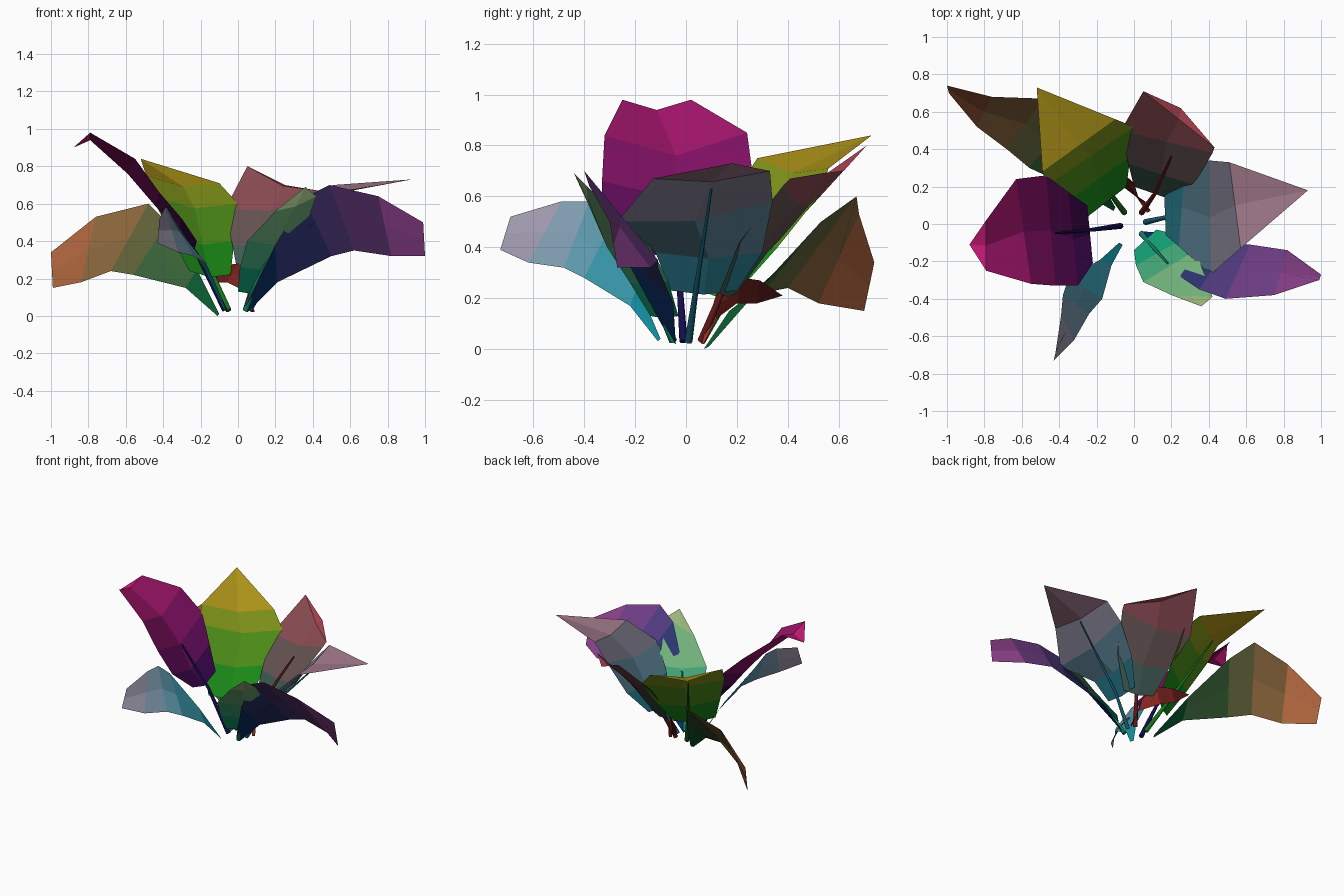
import bpy
from mathutils import Vector


def material(name, rgb):
    m = bpy.data.materials.new(name)
    m.diffuse_color = [c ** 2.2 for c in rgb] + [1]
    return m


def leaf(name, base_col, tip_col, left, right, tip=None, sag=0.0):
    """Loft a faceted blade between two edge rails, with a lowered midrib."""
    verts, faces, n = [], [], len(left)
    for i, (a, b) in enumerate(zip(left, right)):
        a, b = Vector(a), Vector(b)
        mid = (a + b) / 2 - Vector((0, 0, sag * (a - b).length))
        verts += [a, mid, b]
        if i:
            for k in (0, 1):
                faces.append((3 * i - 3 + k, 3 * i - 2 + k, 3 * i + 1 + k, 3 * i + k))
    if tip:
        t = len(verts)
        verts.append(Vector(tip))
        faces += [(t - 3, t - 2, t), (t - 2, t - 1, t)]
    me = bpy.data.meshes.new(name)
    me.from_pydata(verts, [], faces)
    ob = bpy.data.objects.new(name, me)
    bpy.context.collection.objects.link(ob)
    # base-to-tip colour change, one band per row
    rows = len(faces) // 2
    for r in range(rows):
        f = r / max(1, rows - 1)
        col = [p + (q - p) * f for p, q in zip(base_col, tip_col)]
        me.materials.append(material(name + "_band", col))
    for i, p in enumerate(me.polygons):
        p.material_index = i // 2
    return ob


def stem(name, rgb, points, r=0.016):
    """Thin tapered six-sided stalk running up under a blade."""
    cu = bpy.data.curves.new(name, 'CURVE')
    cu.dimensions = '3D'
    cu.bevel_depth = r
    cu.bevel_resolution = 1
    cu.use_fill_caps = True
    sp = cu.splines.new('POLY')
    sp.points.add(len(points) - 1)
    for i, p in enumerate(points):
        sp.points[i].co = (*p, 1)
        sp.points[i].radius = 1 - 0.7 * i / (len(points) - 1)
    ob = bpy.data.objects.new(name, cu)
    bpy.context.collection.objects.link(ob)
    cu.materials.append(material(name, rgb))


# Back left drooping leaf
leaf("back_left_leaf", (.08, .38, .22), (.68, .40, .25),
     [(-.10, .09, .01), (-.22, .30, .25), (-.38, .53, .50), (-.48, .67, .60),
      (-.76, .68, .53), (-1, .74, .34)],
     [(-.11, .07, 0), (-.28, .17, .15), (-.56, .30, .22), (-.68, .40, .24),
      (-.84, .52, .18), (-.99, .70, .15)])

# Tall back leaf
leaf("back_leaf", (.13, .55, .12), (.68, .58, .12),
     [(-.26, .03, .24), (-.36, .12, .43), (-.46, .21, .64), (-.49, .28, .75)],
     [(-.04, .20, .22), (-.02, .36, .40), (0, .52, .60), (-.10, .56, .71)],
     (-.52, .73, .84), .08)

# Back right leaf
leaf("back_right_leaf", (.25, .35, .32), (.68, .27, .33),
     [(0, .20, .22), (-.03, .32, .38), (-.07, .50, .57), (.05, .71, .80)],
     [(.20, .13, .22), (.32, .21, .42), (.42, .38, .64), (.43, .41, .67)],
     (.25, .62, .70), .08)

# Right broad leaf
leaf("right_leaf", (.15, .42, .48), (.62, .47, .53),
     [(.16, .20, .23), (.27, .30, .38), (.40, .34, .58), (.51, .33, .70)],
     [(.17, -.06, .23), (.24, -.12, .38), (.41, -.27, .50), (.57, -.13, .67)],
     (.93, .18, .73), .06)

# Front right drooping leaf
leaf("front_right_leaf", (.07, .20, .42), (.58, .28, .58),
     [(.05, -.04, .02), (.21, -.05, .18), (.50, -.11, .32), (.62, -.11, .35),
      (.82, -.14, .32), (1, -.27, .32)],
     [(.03, -.06, .03), (.20, -.25, .38), (.35, -.35, .63), (.49, -.40, .70),
      (.75, -.38, .64), (.99, -.30, .50)])

# Front leaf
leaf("front_leaf", (.10, .62, .45), (.62, .73, .50),
     [(0, -.14, .13), (.01, -.22, .26), (.05, -.31, .40), (.20, -.38, .56)],
     [(.12, -.03, .13), (.28, -.07, .27), (.33, -.14, .40), (.42, -.39, .64)],
     (.36, -.44, .69), .06)

# Front left drooping leaf
leaf("front_left_leaf", (.10, .58, .65), (.62, .60, .68),
     [(-.06, -.11, .03), (-.12, -.22, .17), (-.17, -.40, .28), (-.24, -.48, .32),
      (-.32, -.62, .34), (-.43, -.73, .39)],
     [(-.08, -.10, .04), (-.18, -.19, .25), (-.35, -.29, .50), (-.38, -.38, .58),
      (-.39, -.49, .58), (-.42, -.69, .52)])

# Left tall leaf
leaf("left_leaf", (.25, .06, .32), (.75, .12, .45),
     [(-.22, -.21, .40), (-.30, -.33, .52), (-.42, -.33, .66), (-.55, -.32, .84),
      (-.79, -.25, .98)],
     [(-.25, .10, .39), (-.35, .17, .54), (-.47, .26, .70), (-.63, .24, .85),
      (-.79, .02, .98)],
     (-.88, -.11, .90), .15)

# Small curled inner leaf
leaf("small_inner_leaf", (.62, .20, .16), (.30, .10, .10),
     [(.07, .06, .02), (.03, .12, .22), (0, .22, .28), (-.08, .29, .27)],
     [(.09, .07, .02), (.06, .12, .12), (-.06, .20, .18), (-.12, .28, .18)],
     (-.16, .38, .21))

# Stalks of the wide leaves
stem("back_stem", (.12, .45, .12), [(-.05, .06, .03), (-.17, .22, .30), (-.32, .43, .66)])
stem("back_right_stem", (.40, .12, .12), [(.04, .06, .03), (.11, .16, .27), (.20, .36, .52)])
stem("right_stem", (.10, .35, .42), [(.06, .01, .03), (.19, .04, .24), (.55, .10, .63)])
stem("front_stem", (.10, .50, .40), [(.04, -.05, .03), (.08, -.10, .14), (.18, -.21, .37)])
stem("left_stem", (.10, .08, .32), [(-.07, -.01, .03), (-.22, -.03, .33), (-.42, -.05, .60)])
